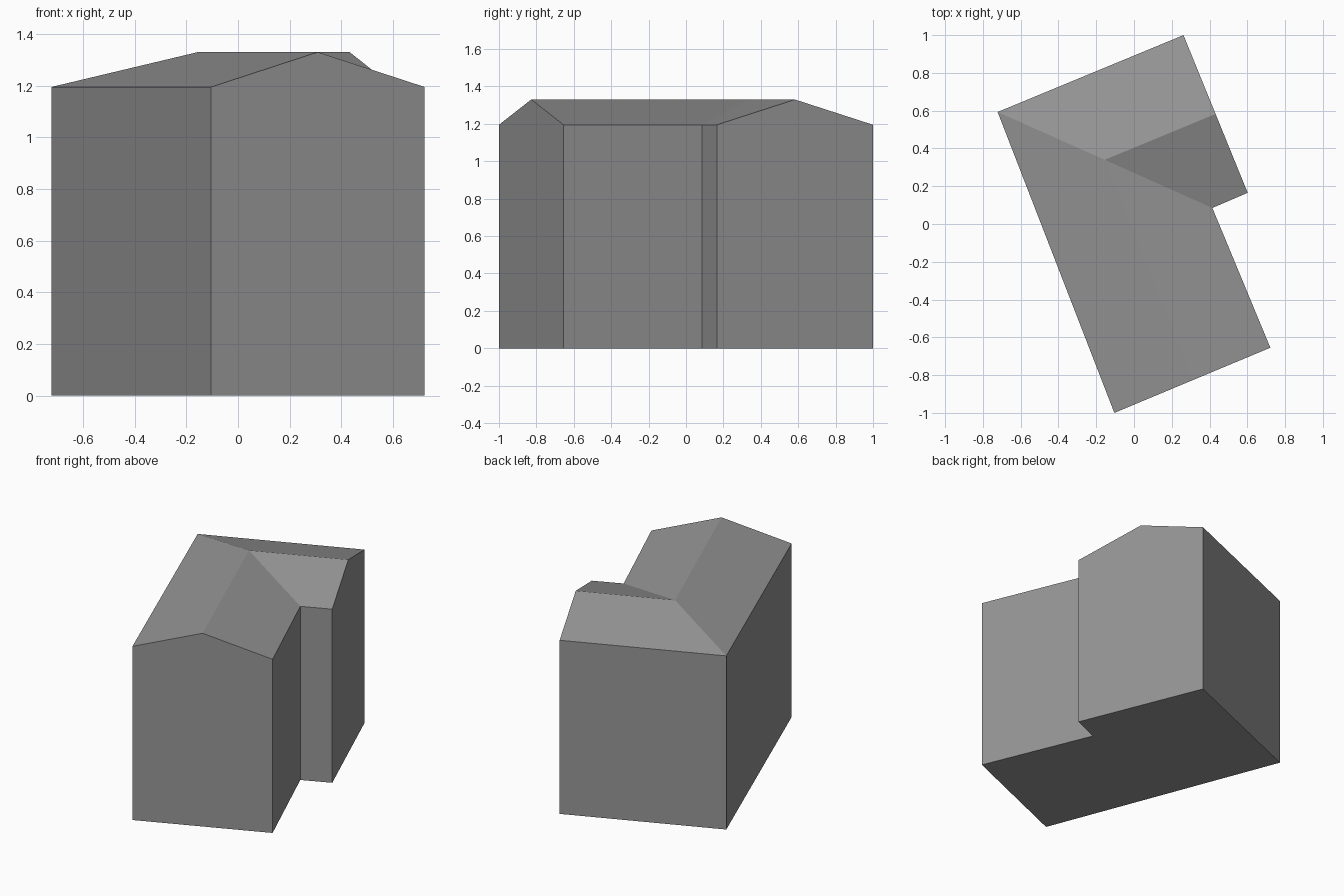
import bpy
import bmesh
from mathutils import Vector

cube = bpy.data.objects.get("Cube")
if cube:
    bpy.data.objects.remove(cube, do_unlink=True)

EAVES, RIDGE = 1.195, 1.33

# One flat grey for the whole building
grey = bpy.data.materials.new("plain_grey")
grey.use_nodes = True
colour = (0.3, 0.3, 0.3, 1.0)
grey.diffuse_color = colour
grey.node_tree.nodes["Principled BSDF"].inputs["Base Color"].default_value = colour

# L-shaped footprint, counter-clockwise from the back right corner
footprint = [(-0.722, 0.593), (-0.104, -1.0), (0.722, -0.655),
             (0.415, 0.085), (0.602, 0.165), (0.262, 1.0)]

bm = bmesh.new()
base = [bm.verts.new((x, y, 0)) for x, y in footprint]
eaves = [bm.verts.new((x, y, EAVES)) for x, y in footprint]


def gable_peak(i, j):
    """Ridge end above the middle of a gable wall."""
    mid = (Vector(footprint[i]) + Vector(footprint[j])) / 2
    return bm.verts.new((mid.x, mid.y, RIDGE))


front_peak = gable_peak(1, 2)
side_peak = gable_peak(4, 5)
junction = bm.verts.new((-0.155, 0.34, RIDGE))
a, b, c, d, e, f = eaves

# Floor and walls, with the two gable walls running up to their peaks
bm.faces.new(base[::-1])
peaks = {1: front_peak, 4: side_peak}
for i in range(len(base)):
    j = (i + 1) % len(base)
    wall = [base[i], base[j], eaves[j]]
    if i in peaks:
        wall.append(peaks[i])
    bm.faces.new(wall + [eaves[i]])

# Four roof slopes meeting at the hip and the valley
for slope in ((a, b, front_peak, junction), (c, d, junction, front_peak),
              (d, e, side_peak, junction), (f, a, junction, side_peak)):
    bm.faces.new(slope)

bmesh.ops.recalc_face_normals(bm, faces=bm.faces)
mesh = bpy.data.meshes.new("house_shell")
bm.to_mesh(mesh)
bm.free()
mesh.materials.append(grey)
house = bpy.data.objects.new("house_shell", mesh)
bpy.context.collection.objects.link(house)
